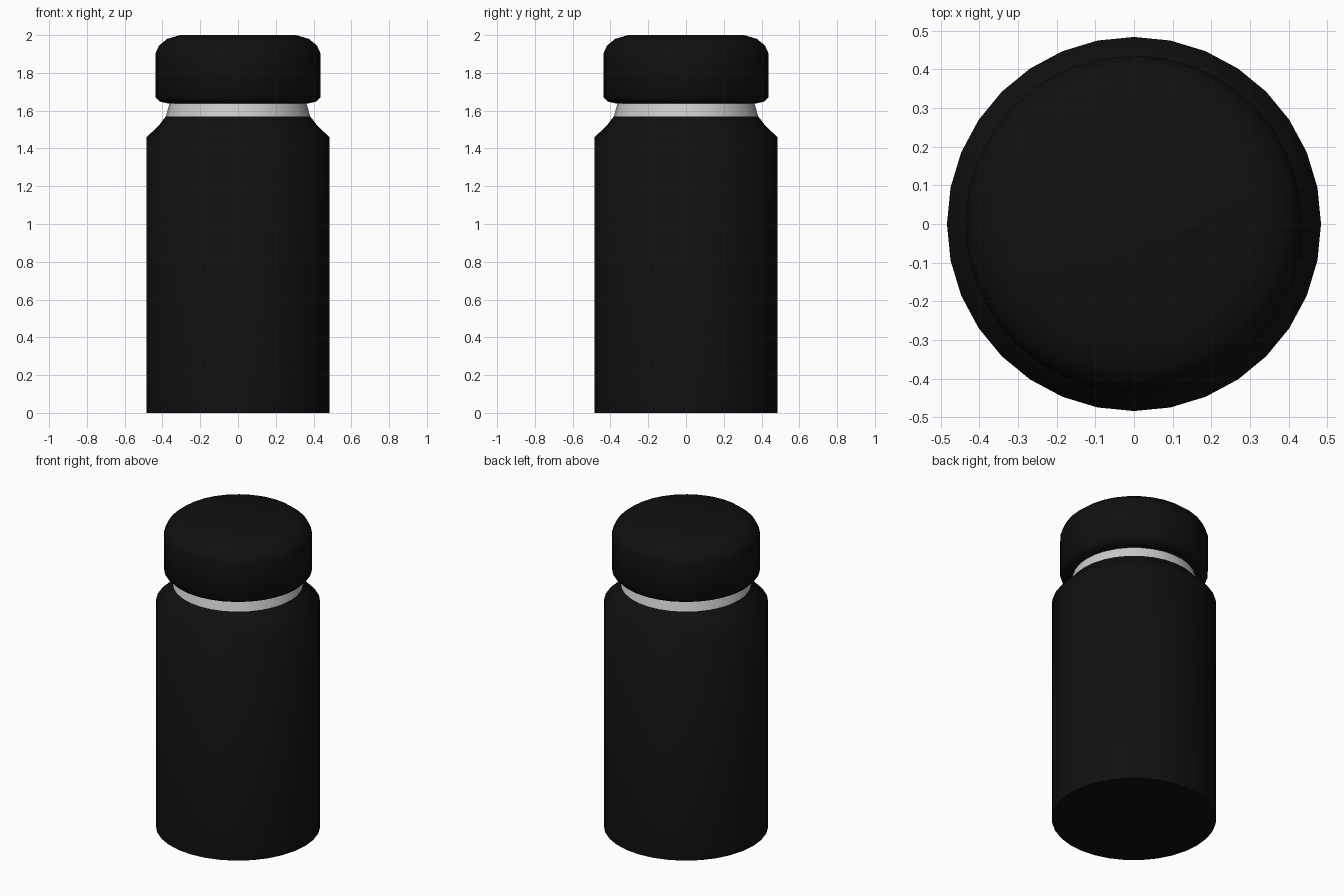
import bpy, bmesh, math

if "Cube" in bpy.data.objects:
    bpy.data.objects.remove(bpy.data.objects["Cube"])

SIDES = 32

black = bpy.data.materials.new("black_plastic")
black.diffuse_color = (0.005, 0.005, 0.005, 1)
black.use_nodes = True
black.node_tree.nodes["Principled BSDF"].inputs["Base Color"].default_value = black.diffuse_color


def lathe(name, profile, cap_bottom=True, cap_top=True, mat=None):
    """Revolve (radius, z) points around z; optionally close the ends."""
    bm = bmesh.new()
    rings = []
    for r, z in profile:
        rings.append([bm.verts.new((r * math.cos(2 * math.pi * i / SIDES),
                                    r * math.sin(2 * math.pi * i / SIDES), z))
                      for i in range(SIDES)])
    for low, high in zip(rings, rings[1:]):
        for i in range(SIDES):
            j = (i + 1) % SIDES
            bm.faces.new((low[i], low[j], high[j], high[i]))
    if cap_bottom:
        bm.faces.new(rings[0][::-1])
    if cap_top:
        bm.faces.new(rings[-1])
    mesh = bpy.data.meshes.new(name)
    bm.to_mesh(mesh)
    bm.free()
    obj = bpy.data.objects.new(name, mesh)
    bpy.context.collection.objects.link(obj)
    if mat:
        mesh.materials.append(mat)
    bpy.ops.object.select_all(action='DESELECT')
    obj.select_set(True)
    bpy.context.view_layer.objects.active = obj
    bpy.ops.object.shade_smooth_by_angle(angle=math.radians(50))
    return obj


# Straight body with a sloping shoulder
lathe("body", [(0.484, 0), (0.484, 1.46), (0.42, 1.52), (0.382, 1.57)],
      cap_top=False, mat=black)

# Bare grey neck, tapering up into the lid
lathe("neck", [(0.382, 1.57), (0.362, 1.64)], cap_bottom=False, cap_top=False)

# Rounded lid
lathe("lid", [(0.36, 1.636), (0.415, 1.648), (0.436, 1.67), (0.436, 1.905),
              (0.418, 1.945), (0.375, 1.98), (0.308, 2.0)], mat=black)
